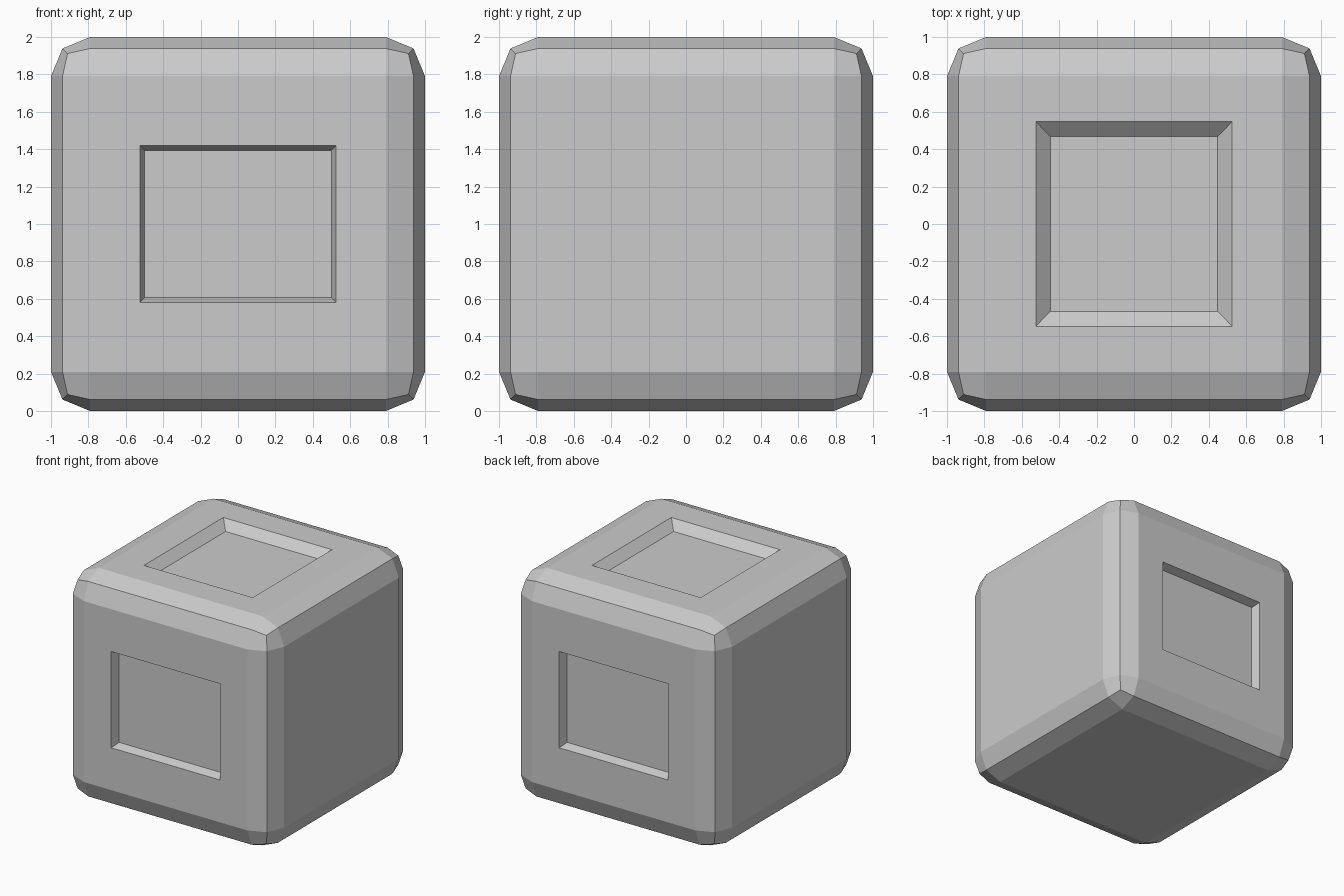
import bpy, bmesh, math
from mathutils import Vector

if "Cube" in bpy.data.objects:
    bpy.data.objects.remove(bpy.data.objects["Cube"])


def recess(bm, normal, rim, floor, depth):
    """Sink a tapered rectangular panel into the flat side facing normal."""
    normal = Vector(normal)
    face = max(bm.faces, key=lambda f: f.normal.dot(normal) * f.calc_area())
    for half, level in ((rim, 1.0), (floor, 1.0 - depth)):
        bmesh.ops.inset_individual(bm, faces=[face], thickness=0.01)
        for v in face.verts:
            for i in range(3):
                # the axis along the normal takes the level, the others the half size
                size = level if abs(normal[i]) > 0.5 else half[i]
                v.co[i] = math.copysign(size, v.co[i])
    bm.normal_update()


# Rounded block: cube with two-segment bevels
bm = bmesh.new()
bmesh.ops.create_cube(bm, size=2)
bmesh.ops.bevel(bm, geom=bm.edges[:], offset=0.21, offset_type='OFFSET',
                segments=2, profile=0.5, affect='EDGES')
bm.normal_update()

# Matching recesses in front and back, a deeper-sloped one on top
for side in (-1, 1):
    recess(bm, (0, side, 0), (0.525, 0, 0.42), (0.50, 0, 0.394), 0.073)
recess(bm, (0, 0, 1), (0.525, 0.547, 0), (0.447, 0.467, 0), 0.071)

# Stand it on the ground
bmesh.ops.translate(bm, vec=(0, 0, 1), verts=bm.verts[:])
mesh = bpy.data.meshes.new("recessed_block")
bm.to_mesh(mesh)
bm.free()
block = bpy.data.objects.new("recessed_block", mesh)
bpy.context.collection.objects.link(block)
